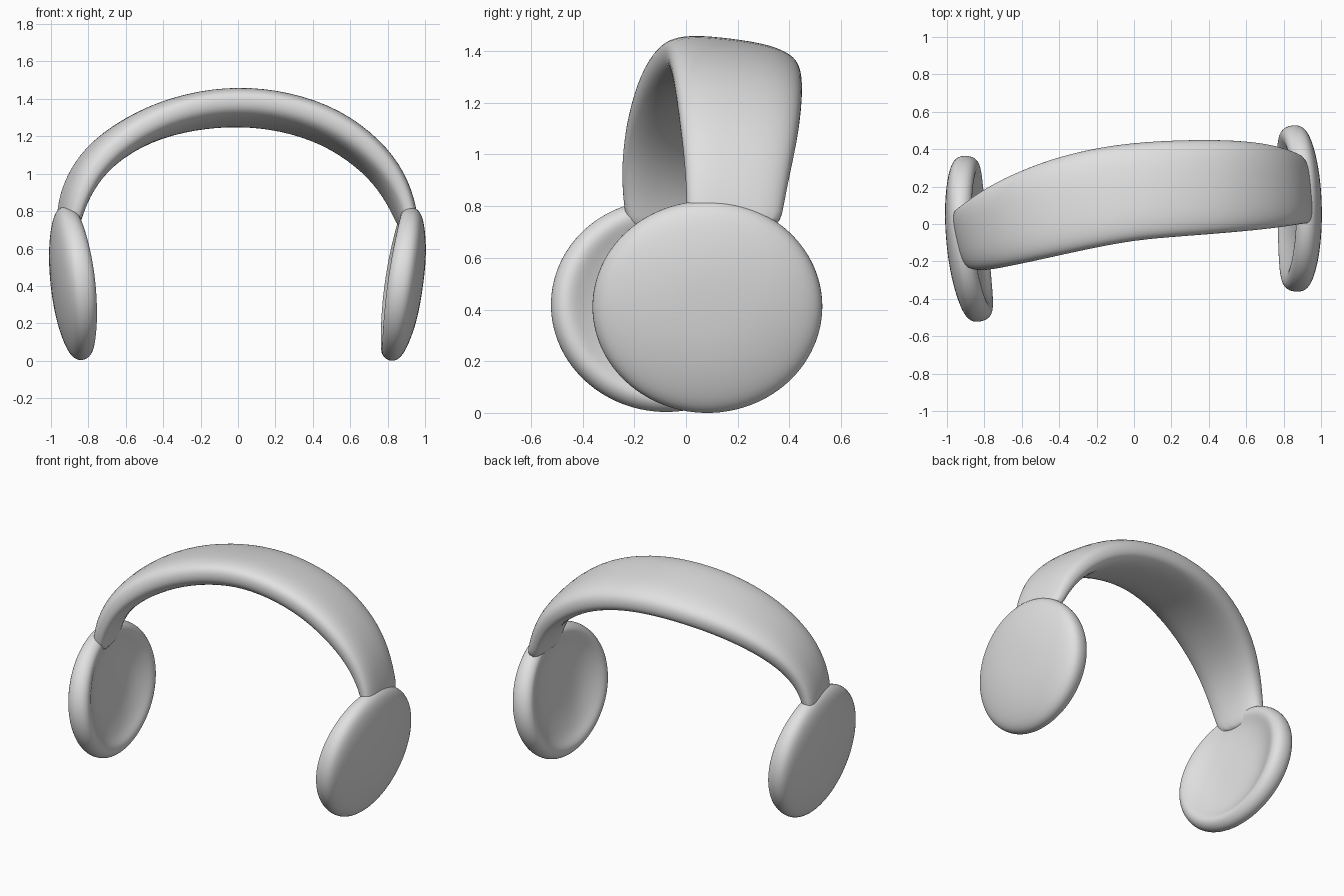
import bpy, bmesh, math
from mathutils import Vector

if "Cube" in bpy.data.objects:
    bpy.data.objects.remove(bpy.data.objects["Cube"])

grey = bpy.data.materials.new("light grey")
grey.diffuse_color = (0.75, 0.75, 0.75, 1)
grey.use_nodes = True
grey.node_tree.nodes["Principled BSDF"].inputs["Base Color"].default_value = grey.diffuse_color


def loft(name, rings):
    """Skin closed rings of points, cap both ends and smooth the result."""
    bm = bmesh.new()
    rows = [[bm.verts.new(p) for p in ring] for ring in rings]
    n = len(rows[0])
    for a, b in zip(rows, rows[1:]):
        for i in range(n):
            j = (i + 1) % n
            bm.faces.new((a[i], a[j], b[j], b[i]))
    bm.faces.new(rows[0])
    bm.faces.new(rows[-1])
    bmesh.ops.recalc_face_normals(bm, faces=bm.faces)
    for f in bm.faces:
        f.smooth = True
    mesh = bpy.data.meshes.new(name)
    bm.to_mesh(mesh)
    bm.free()
    mesh.materials.append(grey)
    ob = bpy.data.objects.new(name, mesh)
    bpy.context.collection.objects.link(ob)
    sub = ob.modifiers.new("smooth", 'SUBSURF')
    sub.levels = sub.render_levels = 2
    return ob


# Ear cups: lathed pad, dished inside, gently domed outside (radius, height)
profile = [(0.10, -0.005), (0.22, -0.012), (0.32, -0.03), (0.37, -0.058),
           (0.41, -0.060), (0.445, -0.03), (0.453, 0.010), (0.428, 0.048),
           (0.36, 0.076), (0.24, 0.102), (0.10, 0.114)]


def cup(name, centre, outward):
    rot = Vector(outward).normalized().to_track_quat('Z', 'Y')
    rings = []
    for r, h in profile:
        ring = []
        for i in range(28):
            a = math.tau * i / 28
            # the cushion rim is fuller at the front and back
            full = 0.025 * math.cos(a) ** 2 if h < -0.02 else 0
            p = Vector((r * math.cos(a), 0.93 * r * math.sin(a), h - full))
            ring.append(Vector(centre) + rot @ p)
        rings.append(ring)
    return loft(name, rings)


cup("left_ear_cup", (-0.88, -0.08, 0.415), (-1, -0.09, -0.11))
cup("right_ear_cup", (0.875, 0.083, 0.41), (1, 0.02, -0.14))

# Headband: x, z of the centre line, front y, back y, outward shift of front edge
stations = [
    (-0.910, 0.70, -0.22, 0.08, -0.030, 0.045),
    (-0.900, 0.80, -0.24, 0.08, -0.035, 0.056),
    (-0.850, 0.95, -0.25, 0.12, -0.035, 0.070),
    (-0.730, 1.115, -0.235, 0.22, -0.020, 0.084),
    (-0.500, 1.260, -0.19, 0.33, 0.005, 0.092),
    (-0.250, 1.336, -0.135, 0.40, 0.025, 0.094),
    (0.000, 1.362, -0.085, 0.435, 0.034, 0.095),
    (0.250, 1.336, -0.065, 0.448, 0.036, 0.094),
    (0.500, 1.253, -0.045, 0.45, 0.036, 0.092),
    (0.700, 1.110, -0.025, 0.435, 0.035, 0.084),
    (0.825, 0.960, -0.005, 0.405, 0.034, 0.072),
    (0.893, 0.800, 0.005, 0.375, 0.028, 0.056),
    (0.915, 0.700, 0.000, 0.360, 0.015, 0.045)]
rings = []
for k, (x, z, yf, yb, tilt, thick) in enumerate(stations):
    p, q = stations[max(k - 1, 0)], stations[min(k + 1, len(stations) - 1)]
    tan = Vector((q[0] - p[0], 0, q[1] - p[1])).normalized()
    out = Vector((-tan.z, 0, tan.x))
    ring = []
    for i in range(16):
        a = math.tau * (i + 0.5) / 16
        u = math.copysign(abs(math.cos(a)) ** 0.72, math.cos(a))
        w = math.copysign(abs(math.sin(a)) ** 0.72, math.sin(a))
        y = (yf + yb) / 2 + u * (yb - yf) / 2 * 1.02
        ring.append(Vector((x, y, z)) + out * (w * thick * 1.03 - u * tilt))
    rings.append(ring)
loft("headband", rings)
